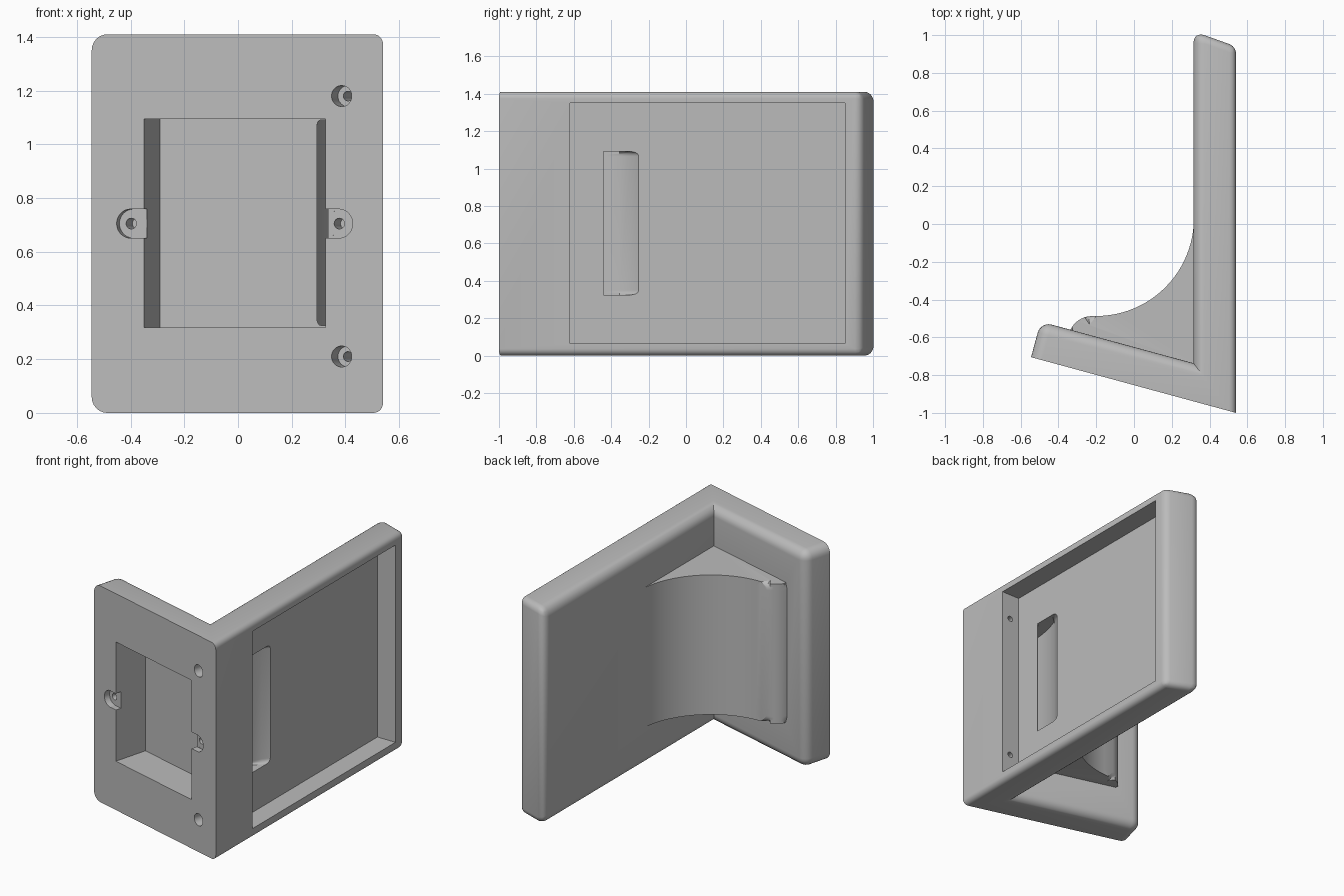
import bpy, bmesh, math
from mathutils import Vector, Matrix

if "Cube" in bpy.data.objects:
    bpy.data.objects.remove(bpy.data.objects["Cube"], do_unlink=True)

H = 1.41
MID = H / 2
NORMAL = Vector((0.262, 0.965, 0)).normalized()   # inward normal of the slanted front

gray = bpy.data.materials.new("light_gray")
gray.use_nodes = True
gray.diffuse_color = (0.5, 0.5, 0.5, 1)
gray.node_tree.nodes["Principled BSDF"].inputs["Base Color"].default_value = (0.5, 0.5, 0.5, 1)


def make_object(name, bm):
    bmesh.ops.recalc_face_normals(bm, faces=bm.faces)
    mesh = bpy.data.meshes.new(name)
    bm.to_mesh(mesh)
    bm.free()
    mesh.materials.append(gray)
    obj = bpy.data.objects.new(name, mesh)
    bpy.context.collection.objects.link(obj)
    return obj


def prism(name, plan, z0, z1, round_count=0, radius=0.0, weights=None):
    """Extrude a plan outline; round the rims of its first sides or set bevel weights."""
    bm = bmesh.new()
    low = [bm.verts.new((p[0], p[1], z0)) for p in plan]
    high = [bm.verts.new((p[0], p[1], z1)) for p in plan]
    n = len(plan)
    bm.faces.new(low[::-1])
    bm.faces.new(high)
    for i in range(n):
        j = (i + 1) % n
        bm.faces.new((low[i], low[j], high[j], high[i]))
    if round_count:
        rims = [bm.edges.get((ring[i], ring[i + 1])) for ring in (low, high) for i in range(round_count)]
        bmesh.ops.bevel(bm, geom=rims, offset=radius, segments=5, profile=0.5, affect='EDGES')
    if weights:
        layer = bm.edges.layers.float.new("bevel_weight_edge")
        sides, corners = weights
        for i in range(n):
            bm.edges.get((low[i], high[i]))[layer] = corners[i]
            for ring in (low, high):
                bm.edges.get((ring[i], ring[(i + 1) % n]))[layer] = sides[i]
    return make_object(name, bm)


def front_point(x, depth):
    """Point at a depth behind the slanted front face, in plan."""
    return Vector((x, -1 + (0.54 - x) * 0.272, 0)) + NORMAL * depth


def bore(name, x, z, radius, depth):
    """Round cutter driven square into the front face."""
    bm = bmesh.new()
    start = front_point(x, -0.05)
    turn = NORMAL.to_track_quat('Z', 'Y').to_matrix().to_4x4()
    centre = start + NORMAL * (depth + 0.05) / 2 + Vector((0, 0, z))
    bmesh.ops.create_cone(bm, cap_ends=True, segments=32, radius1=radius, radius2=radius,
                          depth=depth + 0.05, matrix=Matrix.Translation(centre) @ turn)
    return make_object(name, bm)


def front_box(name, x0, x1, z0, z1, depth):
    plan = [front_point(x0, -0.05), front_point(x1, -0.05), front_point(x1, depth), front_point(x0, depth)]
    return prism(name, plan, z0, z1)


def apply_modifier(obj, mod):
    bpy.context.view_layer.objects.active = obj
    bpy.ops.object.modifier_apply(modifier=mod.name)


def combine(obj, tool, operation):
    mod = obj.modifiers.new("combine", 'BOOLEAN')
    mod.operation = operation
    mod.solver = 'EXACT'
    mod.object = tool
    apply_modifier(obj, mod)
    bpy.data.objects.remove(tool, do_unlink=True)


# Two-armed bracket, with wide rounding inside and finer rounding outside
outline = [(0.54, -1), (0.54, 0.94), (0.315, 1.02), (0.315, -0.737), (-0.494, -0.517), (-0.545, -0.705)]
bracket = prism("corner_bracket", outline, 0, H,
                weights=((0.6, 0.7, 1, 1, 1, 0), (0, 0.6, 1, 0, 1, 0)))
rounding = bracket.modifiers.new("rounding", 'BEVEL')
rounding.limit_method = 'WEIGHT'
rounding.width = 0.06
rounding.segments = 6
apply_modifier(bracket, rounding)

# Curved web in the inner corner
curve = [(0.345, 0.06)]
for i in range(25):
    a = math.radians(-90 * i / 24)
    curve.append((-0.2 + 0.517 * math.cos(a), 0.03 + 0.517 * math.sin(a)))
for i in range(1, 8):
    a = math.radians(90 + 65 * i / 7)
    curve.append((-0.22 + 0.13 * math.cos(a), -0.617 + 0.13 * math.sin(a)))
web_plan = curve + [(-0.32, -0.62), (0.36, -0.81), (0.36, 0.06)]
web = prism("corner_web", web_plan, 0.25, 1.16, round_count=len(curve) - 1, radius=0.045)
combine(bracket, web, 'UNION')

# Side recess and front pocket
side = [(0.41, -0.62), (0.6, -0.62), (0.6, 0.85), (0.41, 0.85)]
combine(bracket, prism("side_recess", side, 0.065, 1.35), 'DIFFERENCE')
combine(bracket, front_box("front_pocket", -0.35, 0.325, 0.318, 1.095, 0.228), 'DIFFERENCE')

# Curved passage joining the pocket and the recess
passage = [(0.293, -0.78), (0.294, -0.62), (0.302, -0.52), (0.32, -0.43), (0.345, -0.355),
           (0.375, -0.295), (0.425, -0.235), (0.45, -0.44), (0.405, -0.44), (0.375, -0.76)]
combine(bracket, prism("passage", passage, 0.325, 1.09, round_count=6, radius=0.025), 'DIFFERENCE')

# Screw tabs beside the pocket
for x, x0, x1 in ((-0.4, -0.4, -0.33), (0.375, 0.3, 0.375)):
    combine(bracket, bore("tab_round", x, MID, 0.054, 0.04), 'DIFFERENCE')
    combine(bracket, front_box("tab_slot", x0, x1, MID - 0.0535, MID + 0.0535, 0.0399), 'DIFFERENCE')
    combine(bracket, bore("tab_hole", x - 0.008, MID, 0.02, 0.13), 'DIFFERENCE')

# Counterbored screw holes running into the recess
for z in (MID - 0.495, MID + 0.475):
    combine(bracket, bore("counterbore", 0.386, z, 0.039, 0.09), 'DIFFERENCE')
    combine(bracket, bore("screw_hole", 0.386, z, 0.018, 0.42), 'DIFFERENCE')

# Smooth the rounded edges only
bpy.ops.object.select_all(action='DESELECT')
bracket.select_set(True)
bpy.context.view_layer.objects.active = bracket
bpy.ops.object.shade_smooth_by_angle(angle=math.radians(30))
